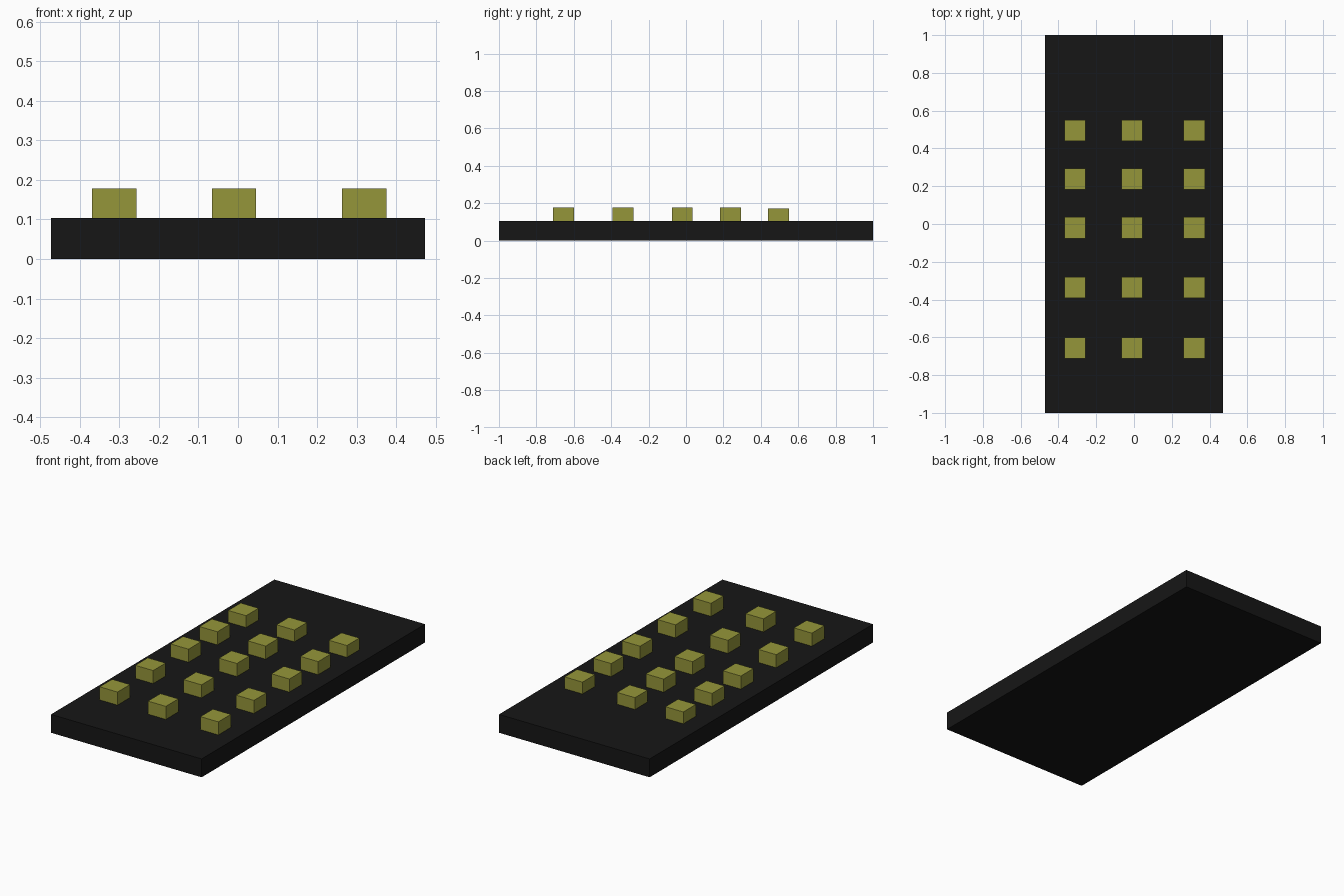
import bpy

if "Cube" in bpy.data.objects:
    bpy.data.objects.remove(bpy.data.objects["Cube"])


def material(name, color):
    m = bpy.data.materials.new(name)
    m.diffuse_color = color
    m.use_nodes = True
    m.node_tree.nodes["Principled BSDF"].inputs["Base Color"].default_value = m.diffuse_color
    return m


def box(name, x, y, z0, z1, sx, sy, mat):
    bpy.ops.mesh.primitive_cube_add(size=1, location=(x, y, (z0 + z1) / 2))
    ob = bpy.context.object
    ob.name = name
    ob.scale = (sx, sy, z1 - z0)
    bpy.ops.object.transform_apply(location=False, rotation=False, scale=True)
    ob.data.materials.append(mat)
    return ob


black = material("black_plastic", (0.008, 0.008, 0.008, 1))
olive = material("olive_rubber", (0.3, 0.305, 0.042, 1))

# Flat slab body
BODY_TOP = 0.104
box("body", 0, 0, 0, BODY_TOP, 0.944, 2.0, black)

# Button grid: rows of (y, top height); the back row sits slightly lower
SIZE = 0.112
columns = (-0.313, -0.010, 0.319)
rows = ((-0.656, 0.178), (-0.337, 0.178), (-0.020, 0.178),
        (0.238, 0.178), (0.495, 0.171))
for r, (y, top) in enumerate(rows, 1):
    for c, x in enumerate(columns, 1):
        box(f"button_row{r}_col{c}", x, y, BODY_TOP - 0.02, top, SIZE, SIZE, olive)
